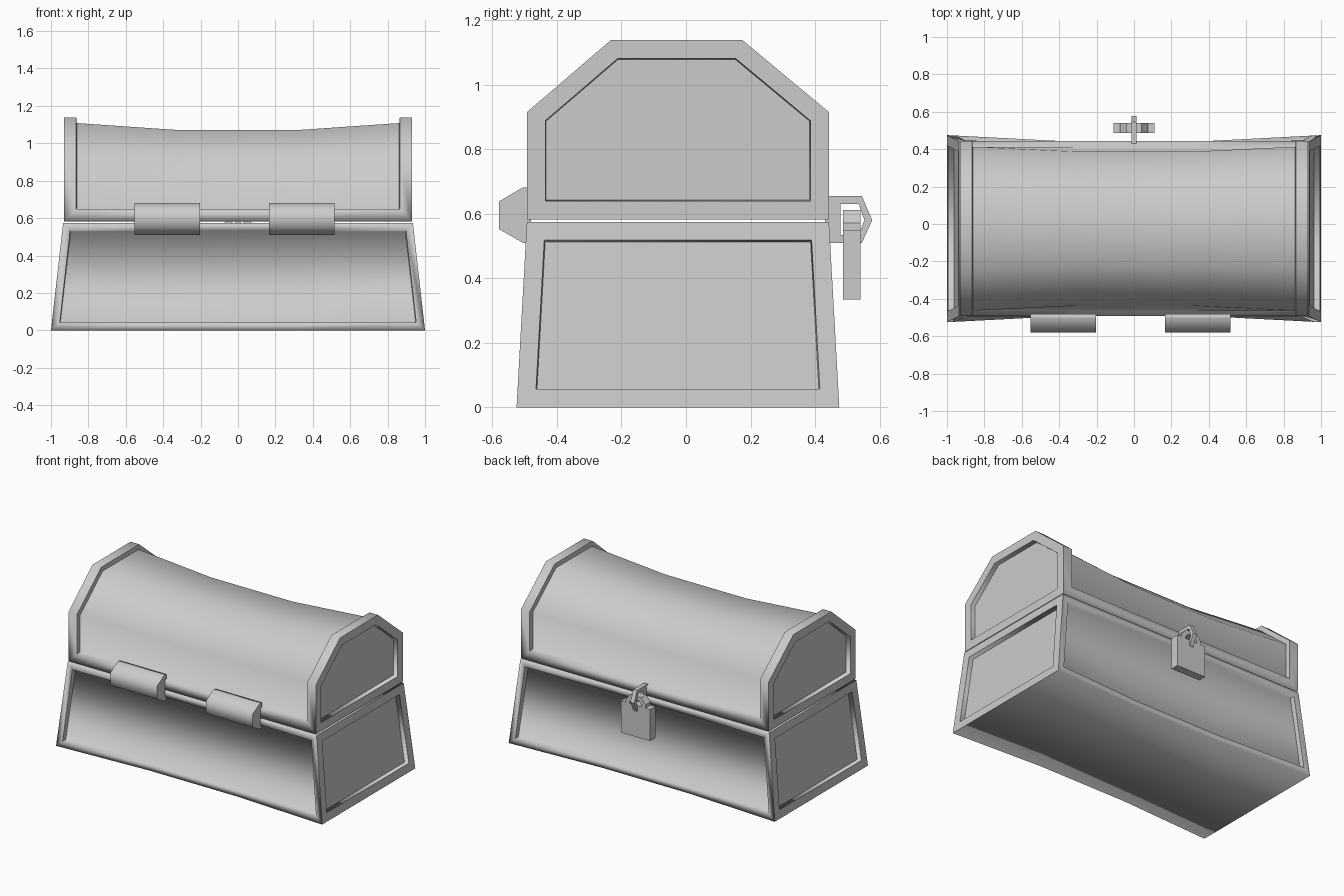
import bpy, bmesh

if "Cube" in bpy.data.objects:
    bpy.data.objects.remove(bpy.data.objects["Cube"])

YC = -0.025  # centre line of the chest body in y


def finish(bm, name, flat_axis=0):
    """Smooth shading everywhere except on the caps facing flat_axis."""
    bm.normal_update()
    for f in bm.faces:
        f.smooth = abs(f.normal[flat_axis]) < 0.8 if flat_axis is not None else False
    me = bpy.data.meshes.new(name)
    bm.to_mesh(me)
    bm.free()
    ob = bpy.data.objects.new(name, me)
    bpy.context.collection.objects.link(ob)
    return ob


def loft(profile, xs, taper=lambda z: 1.0):
    """Closed solid: a (y, z) profile repeated at several x stations."""
    bm = bmesh.new()
    rings = [[bm.verts.new((x * taper(z), y, z)) for y, z in profile] for x in xs]
    n = len(profile)
    for a, b in zip(rings, rings[1:]):
        for i in range(n):
            j = (i + 1) % n
            bm.faces.new((a[i], a[j], b[j], b[i]))
    bm.faces.new(rings[0])
    bm.faces.new(rings[-1])
    bmesh.ops.recalc_face_normals(bm, faces=bm.faces[:])
    bm.normal_update()
    return bm


def recess(bm, faces, border, depth=0.03):
    """Leave a raised border around the faces and sink them."""
    for t, d in ((border, 0.0), (0.003, -depth)):
        bmesh.ops.inset_region(bm, faces=faces, thickness=t, depth=d,
                               use_boundary=True, use_even_offset=True)
        bm.normal_update()


STATIONS = (-1, -0.33, 0.33, 1)

# Chest base: tapered box with recessed panels, pinched at the middle
base = loft([(-0.525, 0), (0.475, 0), (0.443, 0.575), (-0.493, 0.575)],
            STATIONS, lambda z: 1 - 0.065 * z / 0.575)
groups = [([f for f in base.faces if f.normal[a] * s > 0.8], b)
          for a, b in ((0, 0.057), (1, 0.042)) for s in (-1, 1)]
for faces, border in groups:
    recess(base, faces, border)
for v in base.verts:
    if abs(v.co.x) < 0.5:
        v.co.y -= (1 if v.co.y > YC else -1) * 0.035 * (1 - v.co.z / 0.575)
finish(base, "chest_base")

# Chest lid: faceted vault with recessed shell sagging between the end frames
lid = loft([(-0.493, 0.583), (-0.493, 0.915), (-0.233, 1.138),
            (0.175, 1.138), (0.443, 0.915), (0.443, 0.583)],
           [x * 0.93 for x in STATIONS])
shell = [f for f in lid.faces if abs(f.normal.x) < 0.5 and f.normal.z > -0.5]
ends = [[f for f in lid.faces if f.normal.x * s > 0.8] for s in (-1, 1)]
recess(lid, shell, 0.065)
for e in ends:
    recess(lid, e, 0.057)
for v in {v for f in shell for v in f.verts}:
    if abs(v.co.x) < 0.5 and v.co.z > 0.7:
        v.co.z = 0.6 + (v.co.z - 0.6) * 0.925
        v.co.y = YC + (v.co.y - YC) * 0.94
finish(lid, "chest_lid")

# Hinges
for name, x0 in (("hinge_left", -0.553), ("hinge_right", 0.165)):
    finish(loft([(-0.48, 0.51), (-0.505, 0.51), (-0.58, 0.553), (-0.58, 0.638),
                 (-0.505, 0.682), (-0.48, 0.682)], (x0, x0 + 0.35)), name)


def frame(outer, inner, lo, hi, axis, name, closed=True):
    """Flat band between two outlines, given thickness along an axis."""
    bm = bmesh.new()

    def vert(p, d):
        return bm.verts.new((d, *p) if axis == 0 else (p[0], d, p[1]))
    loops = [[vert(p, d) for p in o] for o, d in
             ((outer, lo), (inner, lo), (inner, hi), (outer, hi))]
    n = len(outer)
    for k in range(4):
        a, b = loops[k], loops[(k + 1) % 4]
        for i in range(n if closed else n - 1):
            j = (i + 1) % n
            bm.faces.new((a[i], a[j], b[j], b[i]))
    if not closed:
        for i in (0, -1):
            bm.faces.new([l[i] for l in loops])
    bmesh.ops.recalc_face_normals(bm, faces=bm.faces[:])
    finish(bm, name, None)


# Hasp loop on the back
frame([(0.43, 0.51), (0.545, 0.51), (0.577, 0.58), (0.545, 0.655), (0.43, 0.655)],
      [(0.478, 0.535), (0.535, 0.535), (0.553, 0.58), (0.535, 0.63), (0.478, 0.63)],
      -0.014, 0.014, 0, "hasp")

# Padlock shackle and body
frame([(-0.075, 0.54), (-0.075, 0.572), (-0.04, 0.612), (0.04, 0.612), (0.075, 0.572), (0.075, 0.54)],
      [(-0.045, 0.54), (-0.045, 0.56), (-0.025, 0.585), (0.025, 0.585), (0.045, 0.56), (0.045, 0.54)],
      0.487, 0.541, 1, "padlock_shackle", closed=False)
finish(loft([(0.487, 0.335), (0.541, 0.335), (0.541, 0.55), (0.487, 0.55)],
            (-0.11, 0.11)), "padlock_body", None)
